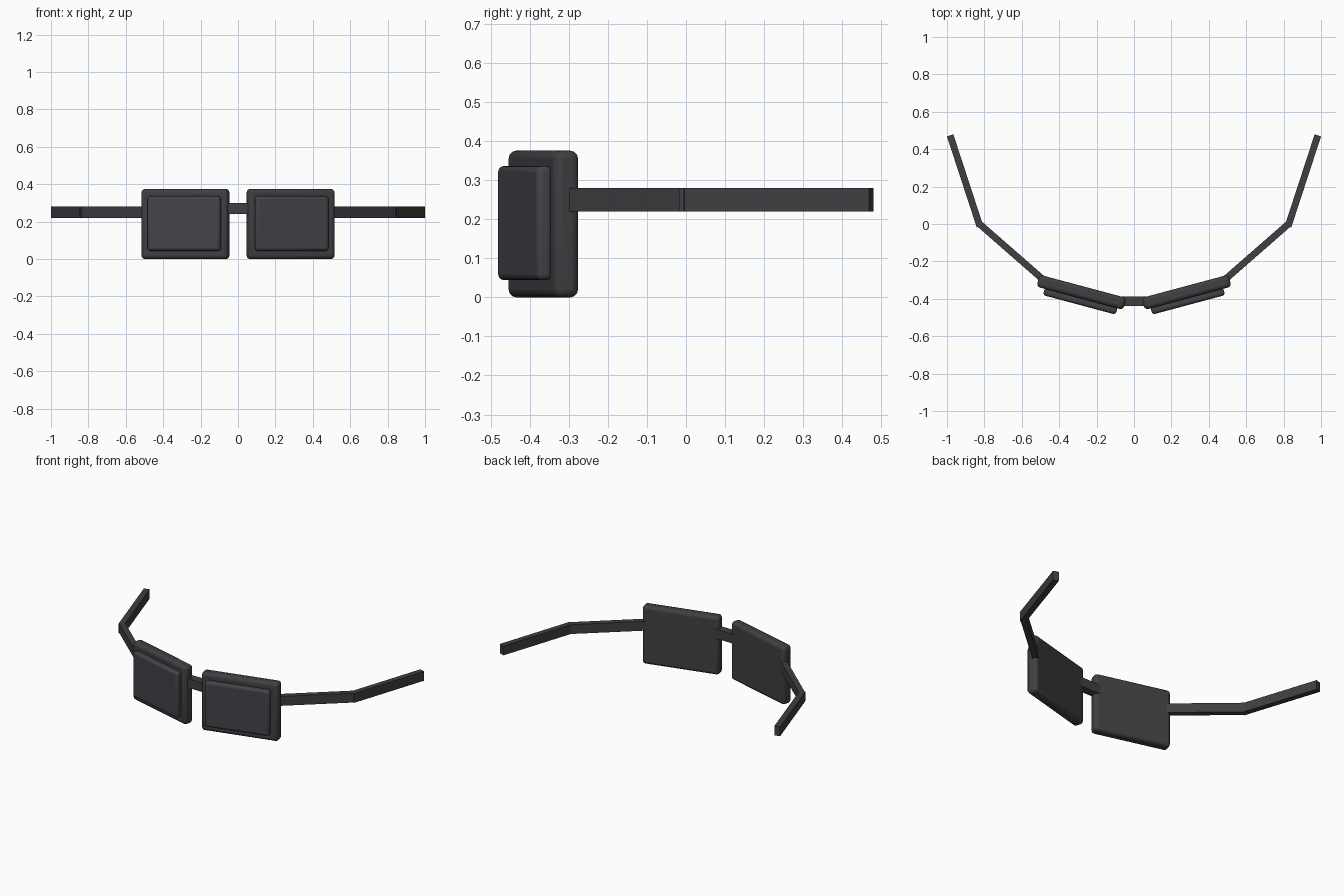
import bpy
from math import radians, atan2, hypot, sin, cos

if "Cube" in bpy.data.objects:
    bpy.data.objects.remove(bpy.data.objects["Cube"])


def material(name, rgb):
    m = bpy.data.materials.new(name)
    m.diffuse_color = (*rgb, 1)
    m.use_nodes = True
    m.node_tree.nodes["Principled BSDF"].inputs["Base Color"].default_value = m.diffuse_color
    return m


DARK = material("dark_plastic", (0.05, 0.05, 0.055))
PANEL = material("panel_plastic", (0.055, 0.055, 0.066))


def box(name, loc, size, angle=0, bevel=0, mat=DARK):
    bpy.ops.mesh.primitive_cube_add(size=1, location=loc, rotation=(0, 0, angle))
    o = bpy.context.object
    o.name = name
    o.scale = size
    bpy.ops.object.transform_apply(location=False, rotation=False, scale=True)
    o.data.materials.append(mat)
    if bevel:
        b = o.modifiers.new("Bevel", 'BEVEL')
        b.width = bevel
        b.segments = 3
        bpy.ops.object.shade_smooth_by_angle(angle=radians(30))
    return o


def bar(name, a, b, z, thick, height):
    # straight box running between two plan points
    dx, dy = b[0] - a[0], b[1] - a[1]
    return box(name, ((a[0] + b[0]) / 2, (a[1] + b[1]) / 2, z),
               (hypot(dx, dy), thick, height), atan2(dy, dx))


TILT = radians(15)
for side, s in (("right", 1), ("left", -1)):
    # backing plate and raised front panel, angled to wrap round
    box(f"{side}_plate", (s * 0.281, -0.365, 0.1875), (0.48, 0.066, 0.375),
        s * TILT, 0.02)
    box(f"{side}_front_panel", (s * 0.287, -0.412, 0.19), (0.403, 0.042, 0.292),
        s * TILT, 0.015, PANEL)
    # two-part side arm
    bar(f"{side}_arm_front", (s * 0.485, -0.298), (s * 0.835, 0.008), 0.25, 0.036, 0.06)
    bar(f"{side}_arm_rear", (s * 0.824, -0.012), (s * 0.983, 0.474), 0.25, 0.036, 0.06)

# bridge joining the two plates
box("bridge", (0, -0.413, 0.27), (0.16, 0.052, 0.06))
